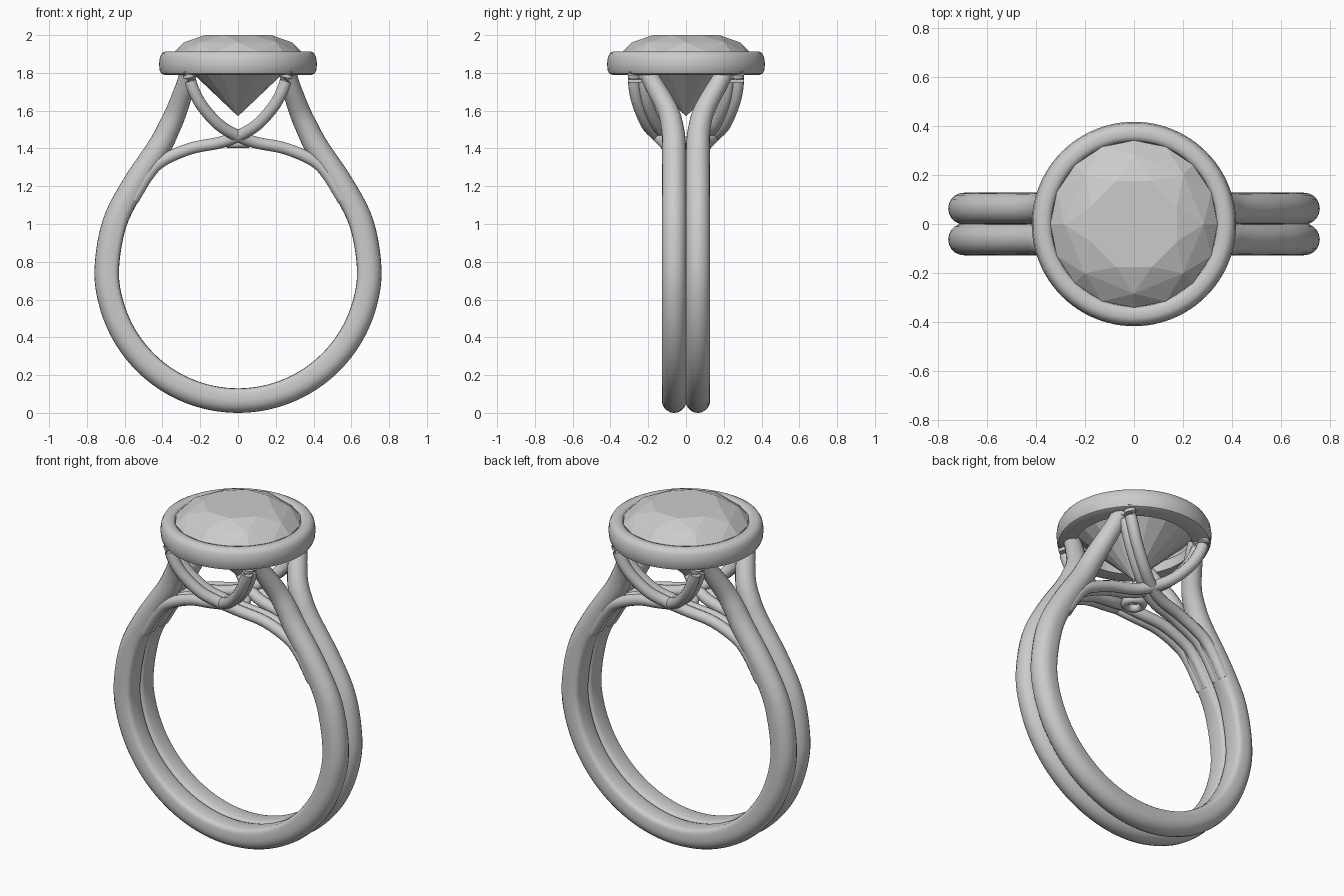
import bpy, bmesh, math
from mathutils import Vector

if "Cube" in bpy.data.objects:
    bpy.data.objects.remove(bpy.data.objects["Cube"])


def finish(name, bm, smooth=True):
    bmesh.ops.recalc_face_normals(bm, faces=bm.faces[:])
    me = bpy.data.meshes.new(name)
    bm.to_mesh(me)
    bm.free()
    ob = bpy.data.objects.new(name, me)
    bpy.context.collection.objects.link(ob)
    if smooth:
        bpy.ops.object.select_all(action='DESELECT')
        bpy.context.view_layer.objects.active = ob
        ob.select_set(True)
        bpy.ops.object.shade_smooth_by_angle(angle=math.radians(40))
    return ob


def spline(pts, steps):
    """Catmull-Rom resampling; each point is (x, y, z, radius)."""
    p = [Vector(q) for q in pts]
    p = [2 * p[0] - p[1]] + p + [2 * p[-1] - p[-2]]
    out = []
    for i in range(1, len(p) - 2):
        a, b, c, d = p[i - 1:i + 3]
        for k in range(steps):
            t = k / steps
            out.append(0.5 * (2 * b + (c - a) * t + (2 * a - 5 * b + 4 * c - d) * t * t
                              + (3 * b - a - 3 * c + d) * t ** 3))
    return out + [p[-2]]


def sweep(name, pts, steps=5, sides=20, flat_inside=False):
    path = spline(pts, steps)
    bm = bmesh.new()
    rings = []
    for i, q in enumerate(path):
        c = q.to_3d()
        t = (path[min(i + 1, len(path) - 1)].to_3d() - path[max(i - 1, 0)].to_3d()).normalized()
        n = t.cross(Vector((0, 1, 0))).normalized()
        if n.dot(Vector((c.x, 0, c.z - 0.76))) < 0:
            n = -n
        side = Vector((0, 1, 0)) - t * t.y
        side.normalize()
        # finger side of the band is squarer, fading to round near the head
        blend = max(0, min(1, (1.35 - c.z) / 0.4)) if flat_inside else 0
        ring = []
        for k in range(sides):
            a = 2 * math.pi * k / sides
            u, v = math.cos(a), math.sin(a)
            if v < 0:
                e = 1 - 0.55 * blend
                u = math.copysign(abs(u) ** e, u)
                v = -abs(v) ** e
            ring.append(bm.verts.new(c + (side * u + n * v) * q[3]))
        rings.append(ring)
    for r0, r1 in zip(rings, rings[1:]):
        for k in range(sides):
            j = (k + 1) % sides
            bm.faces.new((r0[k], r0[j], r1[j], r1[k]))
    bm.faces.new(rings[0])
    bm.faces.new(rings[-1])
    return finish(name, bm)


def lathe(name, profile, segs=96):
    bm = bmesh.new()
    rings = [[bm.verts.new((r * math.cos(2 * math.pi * k / segs),
                            r * math.sin(2 * math.pi * k / segs), z)) for r, z in profile]
             for k in range(segs)]
    n = len(profile)
    for k in range(segs):
        a, b = rings[k], rings[(k + 1) % segs]
        for i in range(n):
            j = (i + 1) % n
            bm.faces.new((a[i], b[i], b[j], a[j]))
    return finish(name, bm)


# Twin shank bands: round hoop below, shoulders rising and splitting to the bezel
shoulder = [(0.262, 0.21, 1.81, 0.045), (0.28, 0.165, 1.73, 0.05), (0.325, 0.095, 1.60, 0.056),
            (0.37, 0.07, 1.50, 0.06), (0.422, 0.063, 1.40, 0.063), (0.555, 0.063, 1.20, 0.064),
            (0.655, 0.063, 1.0, 0.065)]
hoop = [(0.695 * math.cos(math.radians(a)), 0.063, 0.76 - 0.695 * math.sin(math.radians(a)), 0.065)
        for a in range(0, 181, 15)]
band = shoulder + hoop + [(-x, y, z, r) for x, y, z, r in reversed(shoulder)]
for label, s in (("front", -1), ("back", 1)):
    sweep(label + "_band", [(x, s * y, z, r) for x, y, z, r in band], flat_inside=True)

# Crossing strands: double wires from each shoulder to the opposite side of the bezel
strand = [(0.555, 0.09, 1.13), (0.475, 0.09, 1.26), (0.40, 0.09, 1.335), (0.25, 0.095, 1.40),
          (0.10, 0.115, 1.43), (0, 0.15, 1.465), (-0.10, 0.205, 1.525), (-0.19, 0.25, 1.625),
          (-0.24, 0.272, 1.72), (-0.265, 0.275, 1.81)]
for label, sy in (("front", -1), ("back", 1)):
    for hand, sx in (("right", 1), ("left", -1)):
        for wire, dy in (("outer", 0), ("inner", 0.05)):
            sweep(f"{label}_{hand}_{wire}_strand",
                  [(sx * x, sy * (y - dy), z, 0.032) for x, y, z in strand], sides=14)

# Small ring joining the strands under the stone
lathe("under_ring", [(0.05 + 0.022 * math.cos(math.pi * k / 5),
                      1.424 + 0.022 * math.sin(math.pi * k / 5)) for k in range(10)], 32)

# Bezel
lathe("bezel", [(0.315, 1.79), (0.39, 1.79), (0.407, 1.797), (0.415, 1.815), (0.418, 1.85),
                (0.413, 1.885), (0.402, 1.905), (0.385, 1.914), (0.36, 1.914), (0.345, 1.909),
                (0.338, 1.898), (0.335, 1.87), (0.315, 1.85)])

# Round-cut stone: table, crown, girdle and pavilion as a faceted hull
bm = bmesh.new()
for r, z, n, off in ((0.19, 2.0, 8, 0), (0.285, 1.962, 8, 0.5), (0.342, 1.905, 16, 0),
                     (0.342, 1.895, 16, 0)):
    for k in range(n):
        a = 2 * math.pi * (k + off) / n + math.pi / 8
        bm.verts.new((r * math.cos(a), r * math.sin(a), z))
bm.verts.new((0, 0, 1.57))
bmesh.ops.convex_hull(bm, input=bm.verts[:])
finish("stone", bm, smooth=False)
